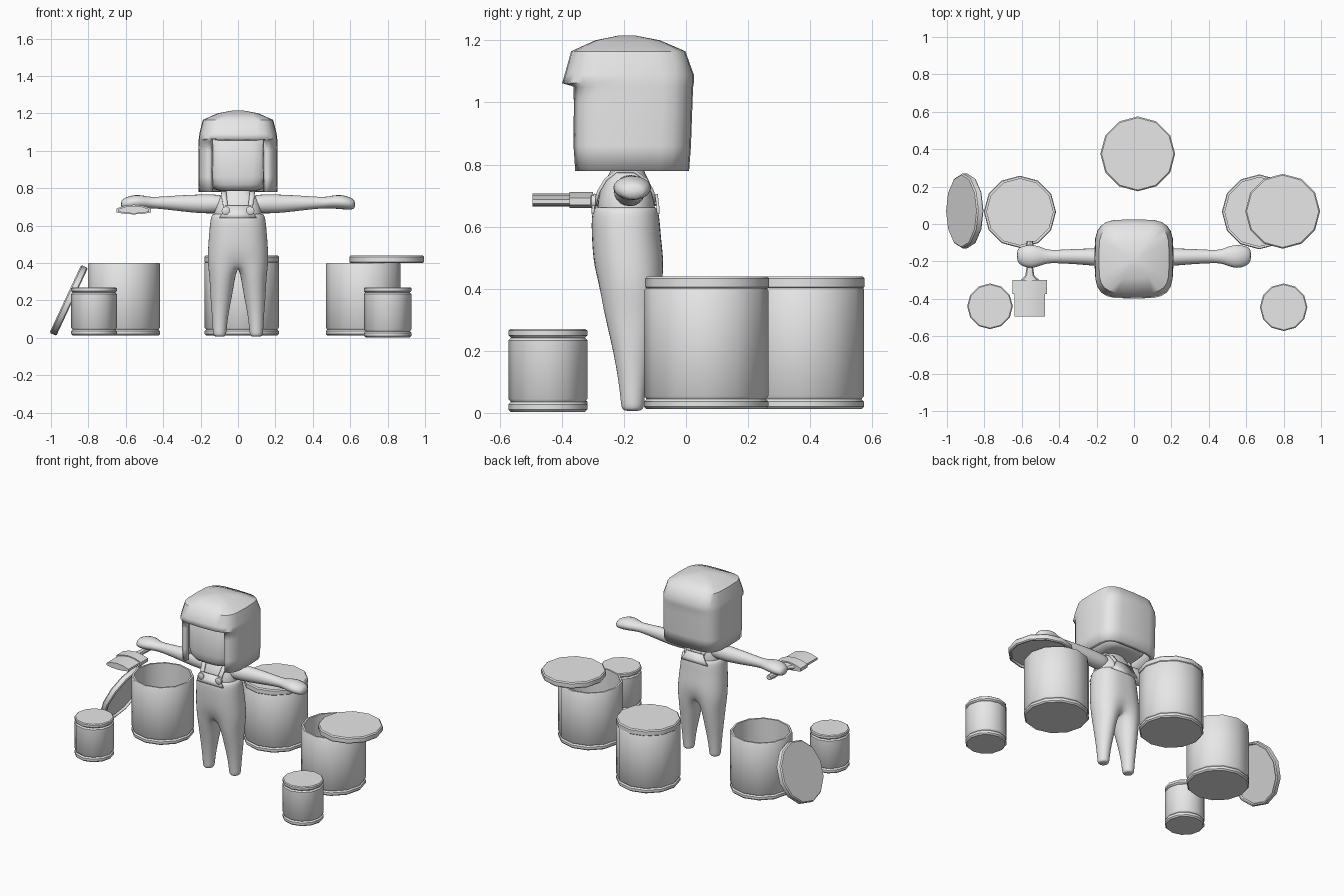
import bpy, bmesh, math
from mathutils import Vector

if "Cube" in bpy.data.objects:
    bpy.data.objects.remove(bpy.data.objects["Cube"])

grey = bpy.data.materials.new("plain_grey")
grey.diffuse_color = (0.8, 0.8, 0.8, 1)
grey.use_nodes = True
grey.node_tree.nodes["Principled BSDF"].inputs["Base Color"].default_value = grey.diffuse_color


def finish(name, bm, angle=40, subsurf=0, loc=(0, 0, 0), rot=(0, 0, 0), mirror=False, solid=0):
    bmesh.ops.remove_doubles(bm, verts=bm.verts, dist=1e-5)
    bmesh.ops.recalc_face_normals(bm, faces=bm.faces)
    me = bpy.data.meshes.new(name)
    bm.to_mesh(me)
    bm.free()
    me.materials.append(grey)
    ob = bpy.data.objects.new(name, me)
    bpy.context.collection.objects.link(ob)
    ob.location, ob.rotation_euler = loc, rot
    bpy.context.view_layer.objects.active = ob
    bpy.ops.object.select_all(action='DESELECT')
    ob.select_set(True)
    if subsurf:
        bpy.ops.object.shade_smooth()
    else:
        bpy.ops.object.shade_smooth_by_angle(angle=math.radians(angle))
    if mirror:
        ob.modifiers.new("mirror", 'MIRROR').use_clip = True
    if solid:
        m = ob.modifiers.new("thickness", 'SOLIDIFY')
        m.thickness, m.offset = solid, -1
    if subsurf:
        m = ob.modifiers.new("smooth", 'SUBSURF')
        m.levels = m.render_levels = subsurf
    return ob


def loft(name, rings, n=12, exp=2, axis='z', caps=(True, True), skip=None, **kw):
    """Rings are (x, y, z, ra, rb): superellipse sections across the axis."""
    bm = bmesh.new()
    p = 2 / exp
    rows = []
    for x, y, z, ra, rb in rings:
        row = []
        for i in range(n):
            t = 2 * math.pi * i / n
            c, s = math.cos(t), math.sin(t)
            a = ra * math.copysign(abs(c) ** p, c)
            b = rb * math.copysign(abs(s) ** p, s)
            off = {'z': (a, b, 0), 'x': (0, a, b), 'y': (a, 0, b)}[axis]
            row.append(bm.verts.new(Vector((x, y, z)) + Vector(off)))
        rows.append(row)
    for k in range(len(rows) - 1):
        for i in range(n):
            if skip and skip(k, i):
                continue
            j = (i + 1) % n
            bm.faces.new((rows[k][i], rows[k][j], rows[k + 1][j], rows[k + 1][i]))
    if caps[0]:
        bm.faces.new(rows[0][::-1])
    if caps[1]:
        bm.faces.new(rows[-1])
    return finish(name, bm, **kw)


def lathe(name, profile, loc, rot=(0, 0, 0)):
    """Twelve-sided turned part; profile ends are filled with flat discs."""
    return loft(name, [(0, 0, z, r, r) for r, z in profile], loc=loc, rot=rot)


# Drums with rolled rims
def drum(name, x, y, r, z0, z1, hollow):
    g = r - 0.008
    prof = [(g, z0), (r, z0 + .008), (r, z0 + .024), (g, z0 + .032), (r, z0 + .042)]
    if hollow:
        prof += [(r, z1 - .006), (r - .004, z1), (r - .016, z1), (r - .016, z0 + .03)]
    else:
        prof += [(r, z1 - .036), (g, z1 - .028), (r, z1 - .02), (r, z1 - .005), (r - .006, z1)]
    lathe(name, prof, (x, y, 0))


def lid(name, loc, rot=(0, 0, 0)):
    lathe(name, [(.182, -.006), (.186, -.02), (.194, -.02), (.2, -.014), (.2, .013), (.193, .02)], loc, rot)


drum("left_drum", -.61, .065, .193, .012, .4, True)
drum("right_drum", .67, .065, .2, .012, .4, True)
drum("back_drum", .02, .375, .198, .012, .405, True)
drum("left_can", -.77, -.44, .122, .012, .27, False)
drum("right_can", .80, -.445, .127, .003, .27, False)
lid("back_lid", (.02, .375, .42))
lid("right_lid", (.795, .068, .42))
lid("leaning_lid", (-.905, .07, .2), (0, math.radians(-65), 0))

# Overalls: half of the legs and waist, mirrored and smoothed
bm = bmesh.new()
legs = [(.098, -.172, .006, .018, .018), (.098, -.172, .010, .034, .036), (.098, -.172, .04, .037, .038),
        (.096, -.172, .12, .043, .048), (.09, -.173, .22, .058, .066), (.084, -.176, .32, .068, .088)]
rows = []
for x, y, z, a, b in legs:
    rows.append([bm.verts.new((x + 1.1 * a * math.cos(i * math.pi / 4), y + 1.1 * b * math.sin(i * math.pi / 4), z))
                 for i in range(8)])
waist = [(-.178, .40, .158, .105), (-.183, .47, .157, .108), (-.192, .56, .15, .105),
         (-.195, .63, .144, .104), (-.195, .665, .135, .096), (-.195, .66, .11, .08)]
for y, z, a, b in waist:
    row = []
    for i in range(8):
        t = (0, 33, 90, 180)[i] if i < 4 else (0, 180, 270, 327)[i - 4]
        if i in (3, 4, 5):          # centre line points
            px, py = 0, (1, 0, -1)[i - 3] * b * 1.06
        else:
            px = (1, .9, .5)[(0, 1, 2, 0, 0, 0, 2, 1)[i]] * a * 1.06
            py = (0, .6, 1, 0, 0, 0, -1, -.6)[i] * b * 1.05
        first = z == .40 and i in (3, 4, 5)
        row.append(bm.verts.new((px, y + py * (.75 if first else 1), z - (.015 if first else 0))))
    rows.append(row)
top0 = len(legs)
for k in range(len(rows) - 1):
    for i in range(8):
        j = (i + 1) % 8
        if k >= top0 and i in (3, 4):
            continue
        bm.faces.new((rows[k][i], rows[k][j], rows[k + 1][j], rows[k + 1][i]))
bm.faces.new(rows[0][::-1])
for row in rows[top0 + 1:]:
    bm.verts.remove(row[4])
finish("overalls", bm, subsurf=2, mirror=True)

# Shirt and neck
loft("shirt", [(0, -.193, .60, .13, .095), (0, -.193, .66, .132, .096), (0, -.192, .72, .122, .088),
               (0, -.19, .76, .098, .066), (0, -.188, .785, .062, .05), (0, -.188, .83, .05, .045)],
     n=16, exp=2.4, subsurf=1)

# Bib panels, straps and buttons
def ribbon(name, pts, thick):
    """Strip through (x, half_width, y, z) stations."""
    b = bmesh.new()
    rs = [[b.verts.new((x + s * w, y, z)) for s in (-1, 1)] for x, w, y, z in pts]
    for p, q in zip(rs, rs[1:]):
        b.faces.new((p[0], p[1], q[1], q[0]))
    return finish(name, b, solid=thick)


ribbon("front_bib", [(0, .10, -.296, .64), (0, .085, -.294, .665), (0, .068, -.287, .705)], -.009)
ribbon("back_bib", [(0, .10, -.094, .64), (0, .08, -.095, .665), (0, .06, -.1, .705)], .009)
for s, side in ((1, "right"), (-1, "left")):
    ribbon(side + "_strap", [(s * .064, .013, -.299, .67), (s * .068, .013, -.286, .715), (s * .074, .014, -.262, .755),
                             (s * .076, .014, -.225, .783), (s * .076, .014, -.165, .783),
                             (s * .07, .014, -.125, .755), (s * .055, .013, -.103, .715), (s * .045, .013, -.094, .68)], .01)
    loft(side + "_button", [(s * .066, -.292, .68, .022, .022), (s * .066, -.305, .68, .022, .022),
                            (s * .066, -.309, .68, .014, .014)], axis='y')

# Arms with rounded hands
for s, side in ((1, "right"), (-1, "left")):
    loft(side + "_arm", [(s * x, y, z, a, b) for x, y, z, a, b in (
        (.06, -.185, .715, .055, .05), (.13, -.182, .716, .054, .054), (.20, -.177, .716, .05, .054),
        (.30, -.174, .719, .044, .046), (.40, -.174, .722, .038, .036), (.465, -.174, .722, .036, .031),
        (.50, -.172, .726, .055, .036), (.55, -.174, .727, .069, .042), (.60, -.172, .718, .058, .036),
        (.628, -.168, .712, .034, .024))], n=10, axis='x', subsurf=1)

# Head inside the hair
loft("face", [(0, -.185, .786, .10, .12), (0, -.185, .795, .13, .148), (0, -.185, .82, .153, .163),
              (0, -.185, .86, .165, .168), (0, -.185, 1.10, .168, .168), (0, -.185, 1.15, .13, .13)],
     n=24, exp=3.6, angle=60)

# Bobbed hair with a square opening under the fringe
loft("hair", [(0, -.18, .78, .21, .19), (0, -.18, .86, .212, .196), (0, -.177, 1.0, .211, .198),
              (0, -.177, 1.05, .21, .2), (0, -.187, 1.062, .21, .212), (0, -.183, 1.09, .207, .208),
              (0, -.186, 1.165, .188, .184), (0, -.188, 1.20, .11, .105), (0, -.19, 1.215, .03, .03)],
     n=24, exp=4, caps=(False, True), skip=lambda k, i: k < 4 and 16 <= i < 20, angle=50, solid=.028)

# Paint brush in the left hand
loft("brush_handle", [(-.557, -.09, .684, .017, .016), (-.557, -.13, .684, .022, .02), (-.557, -.23, .684, .017, .017),
                      (-.557, -.275, .685, .024, .019), (-.557, -.30, .685, .05, .02)], n=8, axis='y')


def arched_slab(name, half, y0, y1, lo, hi, drop):
    b = bmesh.new()
    ends = []
    for y in (y0, y1):
        xs = [-1, -.5, 0, .5, 1]
        up = [(u, hi - drop * u * u) for u in xs]
        dn = [(u, lo + drop * .5 * u * u) for u in xs[::-1]]
        ends.append([b.verts.new((-.557 + u * half, y, z)) for u, z in up + dn])
    for i in range(10):
        j = (i + 1) % 10
        b.faces.new((ends[0][i], ends[0][j], ends[1][j], ends[1][i]))
    b.faces.new(ends[0])
    b.faces.new(ends[1][::-1])
    finish(name, b)


arched_slab("brush_ferrule", .092, -.375, -.30, .66, .712, .02)
arched_slab("brush_bristles", .082, -.495, -.375, .665, .706, .018)
